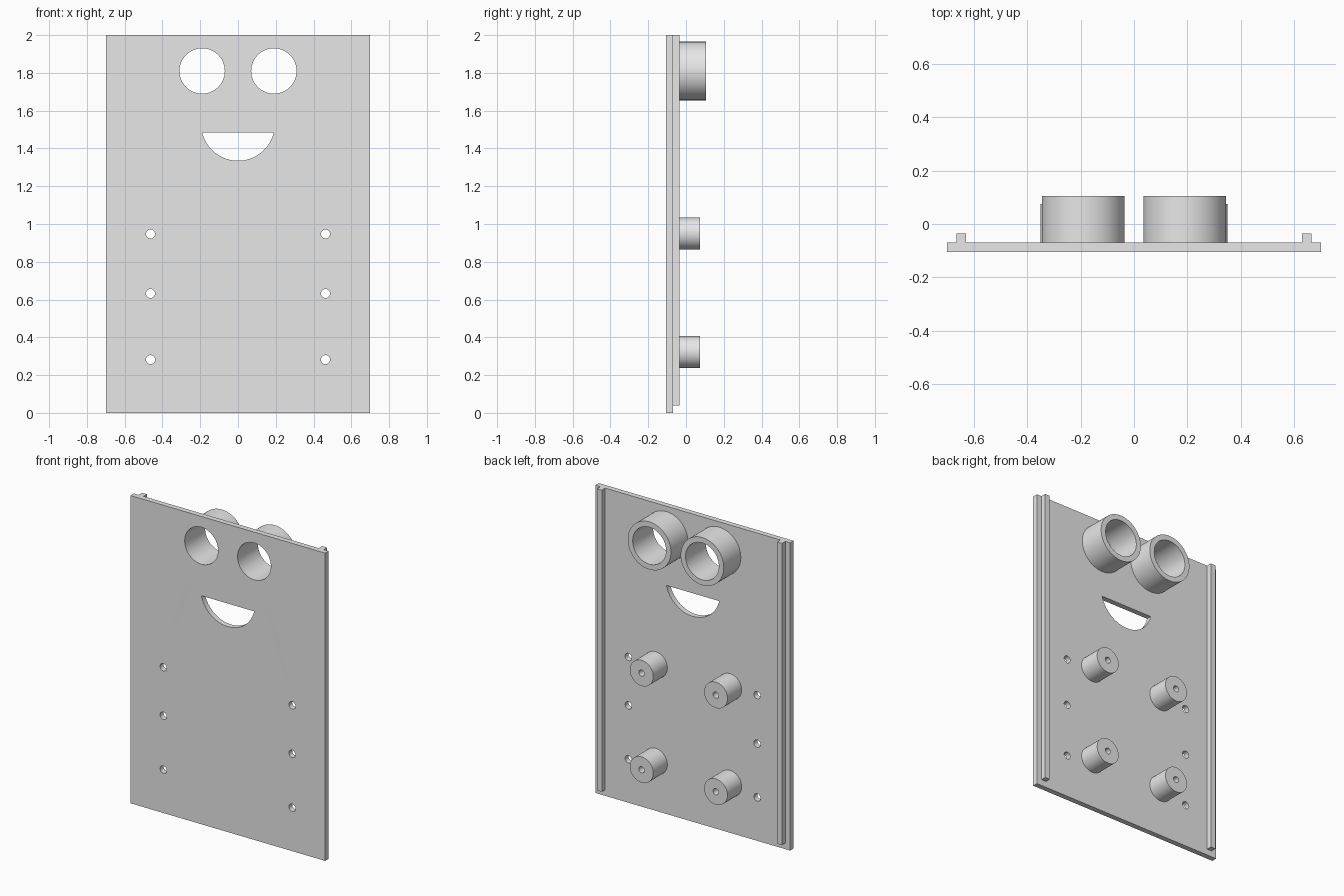
import bpy, bmesh, math

cube = bpy.data.objects.get("Cube")
if cube:
    bpy.data.objects.remove(cube, do_unlink=True)

GREY = (0.8, 0.8, 0.8, 1.0)
grey = bpy.data.materials.new("plain_grey")
grey.use_nodes = True
grey.diffuse_color = GREY
grey.node_tree.nodes["Principled BSDF"].inputs["Base Color"].default_value = GREY

FRONT, BACK = -0.105, -0.07


def arc(x, z, r, start=0.0, end=2 * math.pi, n=64):
    """Points along an arc; a full turn leaves out the repeated end point."""
    full = abs(end - start) > 6.28
    steps = n if full else n - 1
    return [(x + r * math.cos(start + (end - start) * i / steps),
             z + r * math.sin(start + (end - start) * i / steps)) for i in range(n)]


def rect(x0, x1, z0, z1):
    return [(x0, z0), (x1, z0), (x1, z1), (x0, z1)]


def slab(name, outlines, y0, y1):
    """Extrude outlines drawn in the x-z plane; inner outlines become holes."""
    curve = bpy.data.curves.new(name, "CURVE")
    curve.dimensions = "2D"
    curve.fill_mode = "BOTH"
    curve.extrude = (y1 - y0) / 2
    for pts in outlines:
        spline = curve.splines.new("POLY")
        spline.points.add(len(pts) - 1)
        for p, (x, z) in zip(spline.points, pts):
            p.co = (x, z, 0, 1)
        spline.use_cyclic_u = True
    temp = bpy.data.objects.new(name + "_outline", curve)
    bpy.context.collection.objects.link(temp)
    bpy.context.view_layer.update()
    graph = bpy.context.evaluated_depsgraph_get()
    mesh = bpy.data.meshes.new_from_object(temp.evaluated_get(graph))
    bpy.data.objects.remove(temp, do_unlink=True)
    bpy.data.curves.remove(curve)

    # Stand the slab upright and tidy the mesh
    bm = bmesh.new()
    bm.from_mesh(mesh)
    for v in bm.verts:
        x, z, d = v.co
        v.co = (x, (y0 + y1) / 2 - d, z)
    bmesh.ops.remove_doubles(bm, verts=bm.verts, dist=1e-5)
    bmesh.ops.recalc_face_normals(bm, faces=bm.faces)
    bm.to_mesh(mesh)
    bm.free()
    mesh.name = name
    mesh.materials.clear()
    mesh.materials.append(grey)
    obj = bpy.data.objects.new(name, mesh)
    bpy.context.collection.objects.link(obj)
    bpy.ops.object.select_all(action="DESELECT")
    obj.select_set(True)
    bpy.context.view_layer.objects.active = obj
    bpy.ops.object.shade_smooth_by_angle(angle=math.radians(30))
    return obj


# Panel with eye holes, mouth cut-out and screw holes
tilt = math.asin(0.045 / 0.195)
mouth = arc(0, 1.53, 0.195, math.pi + tilt, 2 * math.pi - tilt, 40)
holes = [mouth]
for s in (-1, 1):
    holes.append(arc(s * 0.19, 1.81, 0.12))
    holes += [arc(s * 0.463, z, 0.024, n=32) for z in (0.282, 0.632, 0.947)]
slab("panel", [rect(-0.7, 0.7, 0, 2)] + holes, FRONT, BACK)

for s, side in ((1, "left"), (-1, "right")):
    # Guide rail along the back edge
    a, b = sorted((s * 0.63, s * 0.665))
    slab("rail_" + side, [rect(a, b, 0.04, 2)], BACK, -0.035)
    # Eye tube
    slab("eye_tube_" + side,
         [arc(s * 0.19, 1.81, 0.155), arc(s * 0.19, 1.81, 0.12)], BACK, 0.105)
    # Mounting posts with blind screw holes
    for z, level in ((0.322, "lower"), (0.95, "upper")):
        slab(f"post_{level}_{side}",
             [arc(s * 0.267, z, 0.084), arc(s * 0.267, z, 0.02, n=32)], BACK, 0.075)
